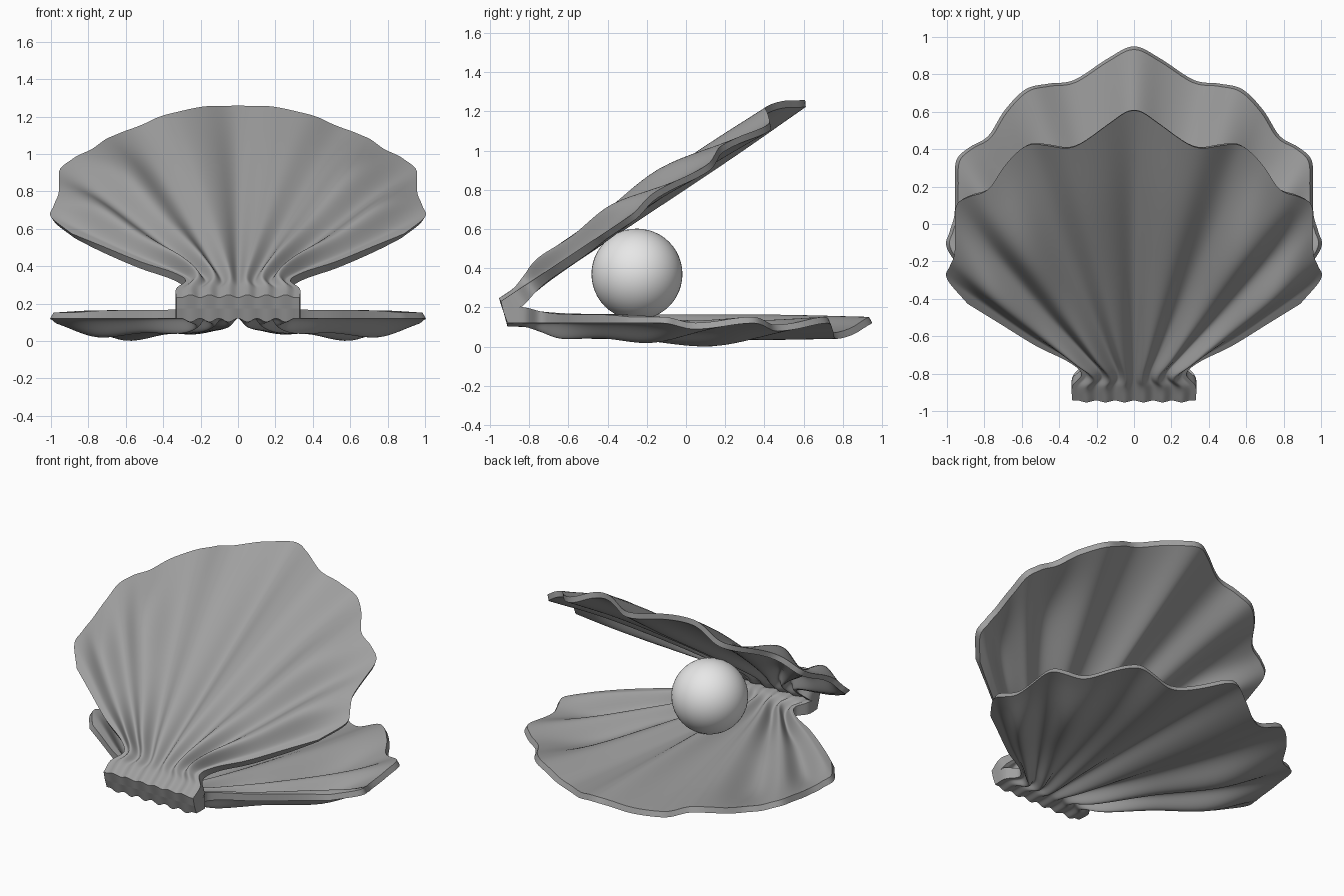
import bpy, bmesh, math
from mathutils import Vector

cube = bpy.data.objects.get("Cube")
if cube:
    bpy.data.objects.remove(cube)


def material(name, rgb, roughness):
    mat = bpy.data.materials.new(name)
    mat.use_nodes = True
    mat.diffuse_color = (*rgb, 1)
    bsdf = mat.node_tree.nodes["Principled BSDF"]
    bsdf.inputs["Base Color"].default_value = (*rgb, 1)
    bsdf.inputs["Roughness"].default_value = roughness
    return mat


SHELL = material("shell grey", (0.35, 0.35, 0.35), 0.6)
PEARL = material("pearl white", (0.8, 0.8, 0.8), 0.4)


def spline(points, t):
    """Smooth curve through evenly spaced points, t from 0 to 1."""
    pts = [2 * points[0] - points[1], *points, 2 * points[-1] - points[-2]]
    s = t * (len(points) - 1)
    i = min(int(s), len(points) - 2)
    f = s - i
    a, b, c, d = pts[i:i + 4]
    return b + 0.5 * f * ((c - a) + f * ((2 * a - 5 * b + 4 * c - d)
                                         + f * (3 * (b - c) + d - a)))


# Scalloped rim, from the middle lobe round to the side edge
HALF_RIM = [Vector(p) for p in (
    (0, .95), (.14, .885), (.32, .77), (.46, .75), (.58, .72), (.69, .61), (.78, .47),
    (.88, .41), (.95, .34), (.957, .2), (.96, .05), (.985, -.04), (1, -.13), (.89, -.29))]
RIM = [Vector((-p.x, p.y)) for p in HALF_RIM[:0:-1]] + HALF_RIM
LOBES = len(HALF_RIM) - 1
PIVOT_Y, PIVOT_Z = -.93, .175
HALF_ANGLE = math.radians(16.75)
SLOPE = math.tan(HALF_ANGLE)

# Rib heights, groove depth and thickness, each from hinge to rim
RIBS = [[.018, .02, .035, .055, .07, .085, .08],
        [.018, .02, .04, .075, .085, .118, .04],
        [.018, .02, .045, .08, .078, .1, .03]]
GROOVE = [0, 0, 0, .01, .03, .035, 0]
THICKNESS = [.09, .08, .06, .048, .045, .043, .032]


def shell_point(u, v, inner):
    """Point on the lower valve: u runs across, v from hinge to rim."""
    rim = spline(RIM, (u + 1) / 2)
    neck = Vector((.28 * u, -.74))
    bump = Vector((0, .025 * u * u))
    ray = [Vector((.33 * u, -.91)), Vector((.33 * u, -.82)), neck,
           neck.lerp(rim, .12) + bump, neck.lerp(rim, .4), neck.lerp(rim, .72), rim]
    p = spline(ray, v)
    # Radiating ribs: three on each side, dying away at the side edge
    phase = min(abs(u) * LOBES / (LOBES - 1), 1)
    rib = spline(RIBS[min(int(phase * 3), 2)], v)
    groove = spline(GROOVE, v) * math.sin(math.pi * phase)
    wave = (1 - math.cos(6 * math.pi * phase)) / 2
    z = .12 - groove - (rib - groove) * wave
    if inner:
        z += spline(THICKNESS, v)
        p *= 1 - .018 * v ** 6
        p.y -= .02 * max(0, 1 - v * 6)
        z = min(z, PIVOT_Z + SLOPE * (p.y - PIVOT_Y))
    return Vector((p.x, p.y, z))


def fold_open(p):
    """Mirror a point in the tilted plane through the hinge."""
    dy, dz = p.y - PIVOT_Y, p.z - PIVOT_Z
    c, s = math.cos(2 * HALF_ANGLE), math.sin(2 * HALF_ANGLE)
    return Vector((p.x, PIVOT_Y + c * dy + s * dz, PIVOT_Z + s * dy - c * dz))


def smooth(obj, degrees):
    bpy.ops.object.select_all(action='DESELECT')
    obj.select_set(True)
    bpy.context.view_layer.objects.active = obj
    bpy.ops.object.shade_smooth_by_angle(angle=math.radians(degrees))


def make_valve(name, place, nu=LOBES * 12, nv=42):
    bm = bmesh.new()
    sheets = [[[bm.verts.new(place(shell_point(2 * i / nu - 1, j / nv, inner)))
                for j in range(nv + 1)] for i in range(nu + 1)]
              for inner in (False, True)]
    for g in sheets:
        for i in range(nu):
            for j in range(nv):
                bm.faces.new((g[i][j], g[i + 1][j], g[i + 1][j + 1], g[i][j + 1]))
    # Close the edge all the way round
    border = ([(i, 0) for i in range(nu)] + [(nu, j) for j in range(nv)]
              + [(i, nv) for i in range(nu, 0, -1)] + [(0, j) for j in range(nv, 0, -1)])
    low, high = sheets
    for (a, b), (c, d) in zip(border, border[1:] + border[:1]):
        bm.faces.new((low[a][b], low[c][d], high[c][d], high[a][b]))
    bmesh.ops.recalc_face_normals(bm, faces=bm.faces)
    mesh = bpy.data.meshes.new(name)
    bm.to_mesh(mesh)
    bm.free()
    mesh.materials.append(SHELL)
    obj = bpy.data.objects.new(name, mesh)
    bpy.context.collection.objects.link(obj)
    smooth(obj, 40)


make_valve("lower_shell", lambda p: p)
make_valve("upper_shell", fold_open)

# Pearl resting inside
bpy.ops.mesh.primitive_uv_sphere_add(segments=48, ring_count=24, radius=.232,
                                     location=(0, -.25, .37))
pearl = bpy.context.object
pearl.name = "pearl"
pearl.data.materials.append(PEARL)
smooth(pearl, 40)
